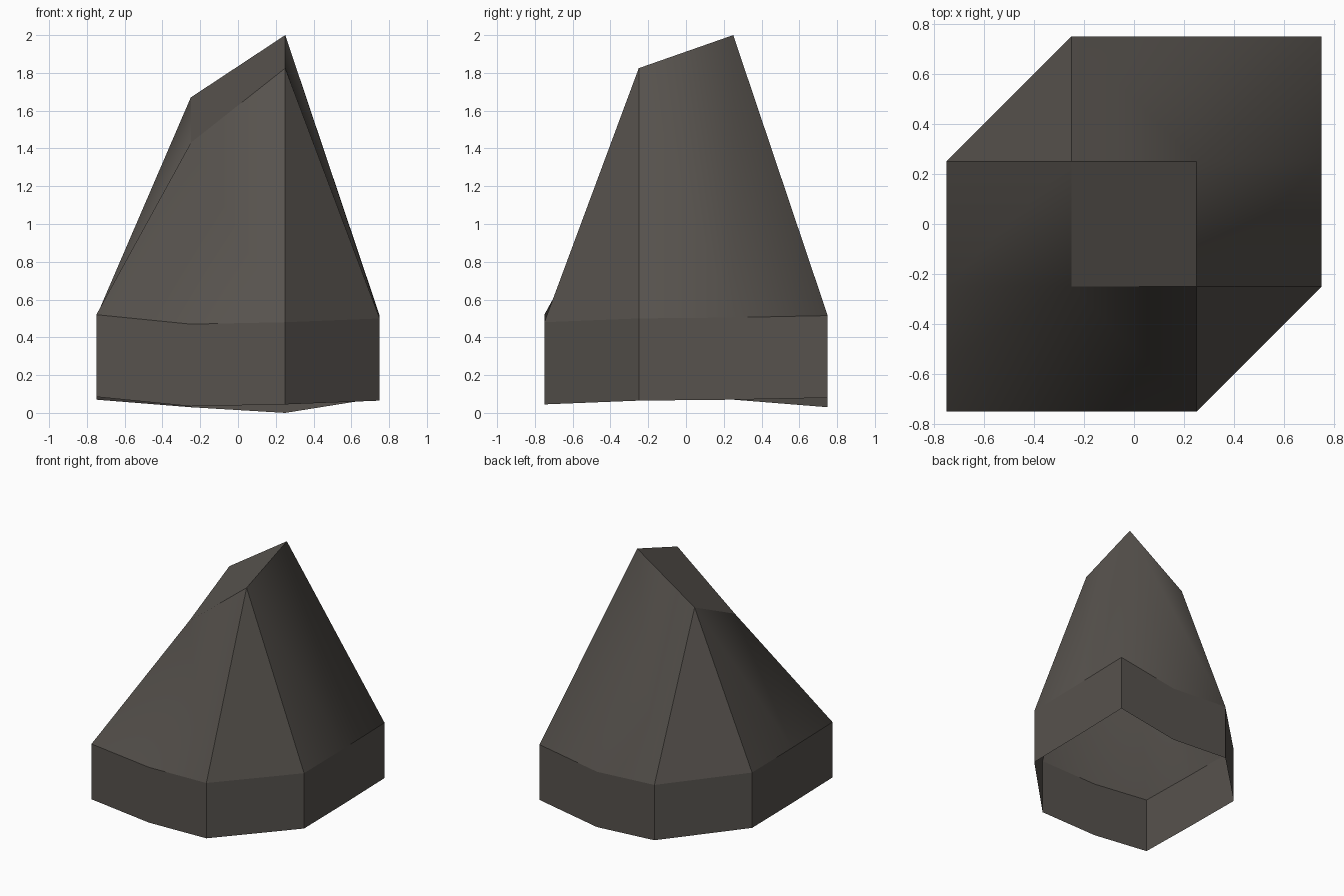
import bpy, bmesh

if "Cube" in bpy.data.objects:
    bpy.data.objects.remove(bpy.data.objects["Cube"])

WALL = 0.435   # height of the upright lower band

# foot outline, counter-clockwise: x, y, foot height
outline = [(-.75, -.75, .085), (-.25, -.75, .035), (.25, -.75, .045),
           (.75, -.25, .065), (.75, .25, .07), (.75, .75, .08),
           (.25, .75, 0), (-.25, .75, .03), (-.75, .25, .07), (-.75, -.25, .075)]
# four summit corners, counter-clockwise
summit = [(-.25, -.25, 1.43), (.25, -.25, 1.825), (.25, .25, 2.0), (-.25, .25, 1.67)]

bm = bmesh.new()
foot = [bm.verts.new(p) for p in outline]
ring = [bm.verts.new((x, y, z + WALL)) for x, y, z in outline]
top = [bm.verts.new(p) for p in summit]
n = len(outline)

# lower band, open underneath
for i in range(n):
    j = (i + 1) % n
    bm.faces.new((foot[i], foot[j], ring[j], ring[i]))

# slopes: four sides, two cut corners, two folded corners, sloping summit
for a, b, s, t in ((1, 2, 0, 1), (3, 4, 1, 2), (6, 7, 2, 3), (8, 9, 3, 0)):
    bm.faces.new((top[s], ring[a], ring[b], top[t]))
bm.faces.new((top[1], ring[2], ring[3]))
bm.faces.new((top[3], ring[7], ring[8]))
folded = [bm.faces.new((top[0], ring[9], ring[0], ring[1])),
          bm.faces.new((top[2], ring[4], ring[5], ring[6]))]
bm.faces.new(top)

# facets are crisp except where the folded corners blend into the sides
for f in bm.faces:
    f.smooth = True
for e in bm.edges:
    e.smooth = False
for f in folded:
    for e in f.edges:
        if any(v in top for v in e.verts):
            e.smooth = True

mesh = bpy.data.meshes.new("rock")
bm.to_mesh(mesh)
bm.free()

stone = bpy.data.materials.new("dark stone")
stone.diffuse_color = (0.095, 0.085, 0.075, 1)
stone.use_nodes = True
stone.node_tree.nodes["Principled BSDF"].inputs["Base Color"].default_value = stone.diffuse_color
mesh.materials.append(stone)
rock = bpy.data.objects.new("rock", mesh)
bpy.context.collection.objects.link(rock)
